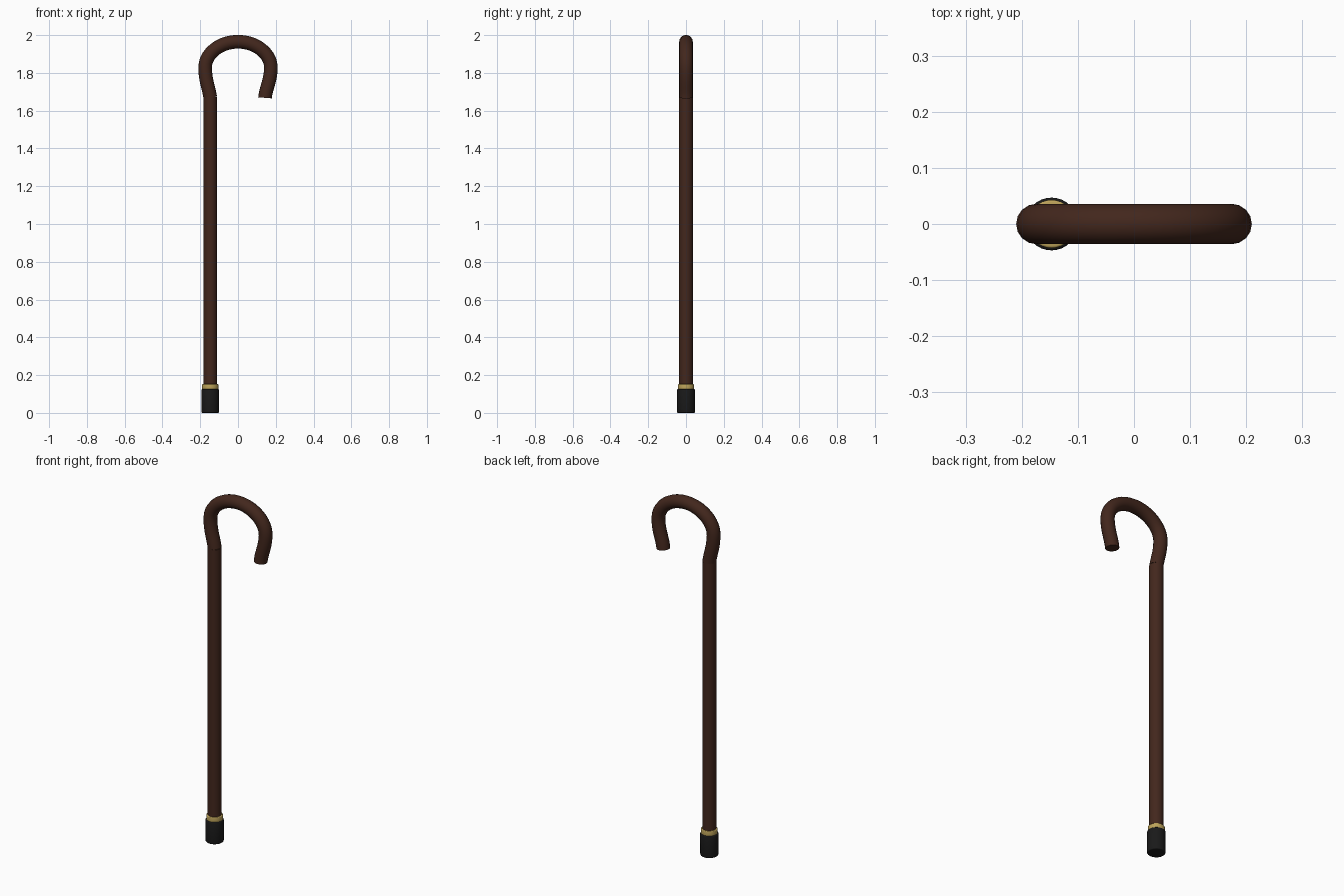
import bpy

if "Cube" in bpy.data.objects:
    bpy.data.objects.remove(bpy.data.objects["Cube"])

X = -0.147   # shaft axis
R = 0.036    # wood radius


def material(name, color):
    m = bpy.data.materials.new(name)
    m.diffuse_color = (*color, 1)
    m.use_nodes = True
    m.node_tree.nodes["Principled BSDF"].inputs["Base Color"].default_value = m.diffuse_color
    return m


wood = material("dark_wood", (0.055, 0.02, 0.012))
brass = material("brass", (0.50, 0.36, 0.10))
rubber = material("black_rubber", (0.01, 0.01, 0.01))


def finish(ob, name, mat):
    ob.name = name
    ob.data.materials.clear()
    ob.data.materials.append(mat)
    bpy.ops.object.shade_smooth_by_angle(angle=0.7)


def cylinder(name, r, z0, z1, mat, bevel=0.0):
    bpy.ops.mesh.primitive_cylinder_add(vertices=32, radius=r, depth=z1 - z0,
                                        location=(X, 0, (z0 + z1) / 2))
    ob = bpy.context.object
    if bevel:
        mod = ob.modifiers.new("soft_edge", 'BEVEL')
        mod.width, mod.segments = bevel, 3
        bpy.ops.object.modifier_apply(modifier=mod.name)
    finish(ob, name, mat)


# Straight shaft, brass collar and rubber tip
cylinder("shaft", R, 0.10, 1.672, wood)
cylinder("collar", 0.043, 0.115, 0.152, brass, 0.004)
cylinder("rubber_tip", 0.047, 0.0, 0.126, rubber, 0.005)

# Crook handle: round section swept along a bezier (x, z, handle dx, handle dz)
path = [(X, 1.67, -0.006, 0.045), (-0.174, 1.83, 0, 0.07), (0, 1.965, 0.098, 0),
        (0.174, 1.83, 0, -0.07), (0.143, 1.668, -0.004, -0.05)]
curve = bpy.data.curves.new("handle_path", 'CURVE')
curve.dimensions = '3D'
curve.resolution_u = 10
curve.bevel_depth = R
curve.bevel_resolution = 6
curve.use_fill_caps = True
spline = curve.splines.new('BEZIER')
spline.bezier_points.add(len(path) - 1)
for p, (x, z, dx, dz) in zip(spline.bezier_points, path):
    p.handle_left_type = p.handle_right_type = 'FREE'
    p.co = (x, 0, z)
    p.handle_left = (x - dx, 0, z - dz)
    p.handle_right = (x + dx, 0, z + dz)
handle = bpy.data.objects.new("crook_handle", curve)
bpy.context.collection.objects.link(handle)
bpy.ops.object.select_all(action='DESELECT')
handle.select_set(True)
bpy.context.view_layer.objects.active = handle
bpy.ops.object.convert(target='MESH')
finish(bpy.context.object, "crook_handle", wood)
